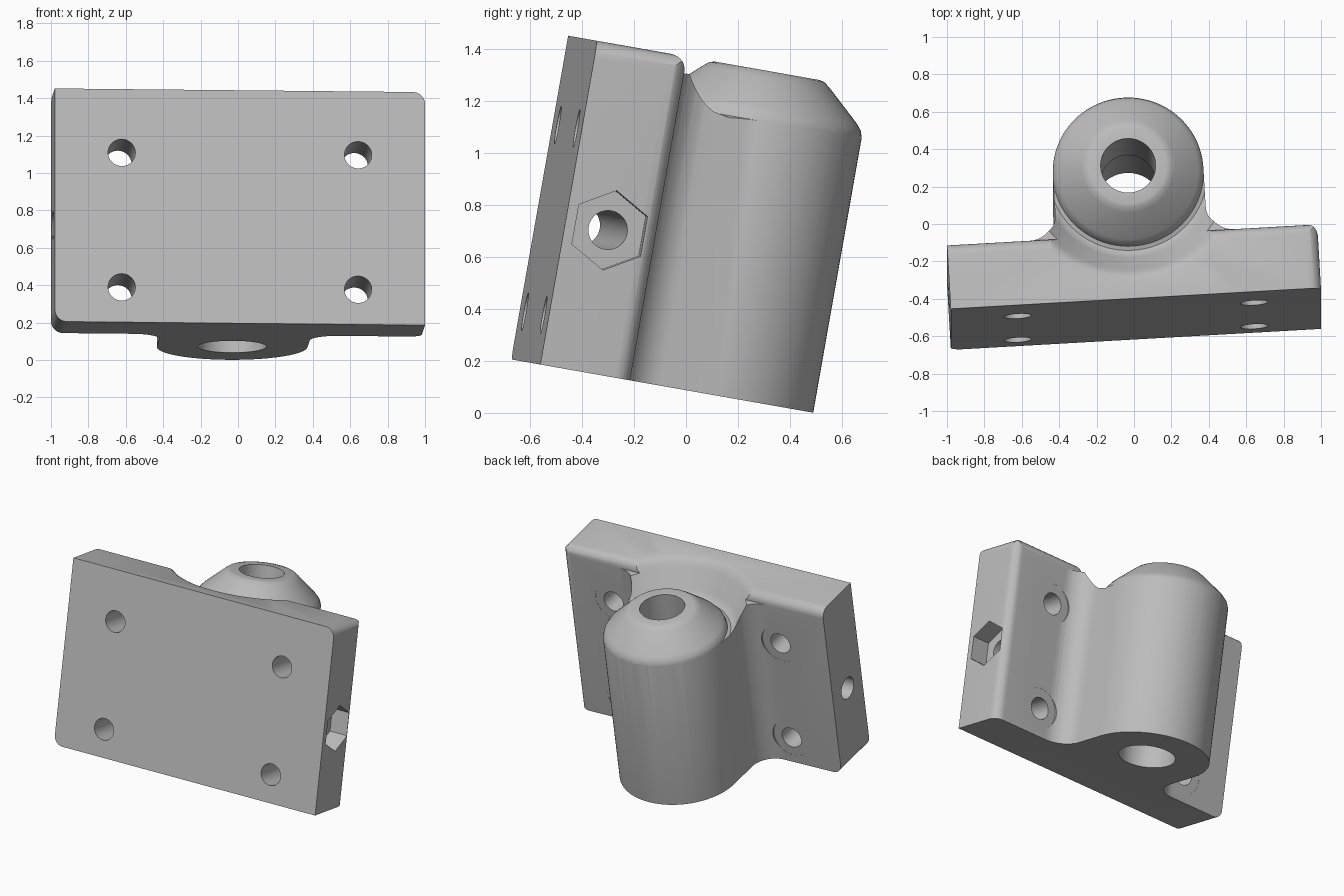
import bpy, bmesh
from math import sin, cos, pi, radians
from mathutils import Matrix, Vector

cube = bpy.data.objects.get("Cube")
if cube:
    bpy.data.objects.remove(cube, do_unlink=True)

# Main dimensions in the bracket's own upright frame
HALF, THICK, HEIGHT = 0.9915, 0.355, 1.265
BOSS_R, BOSS_Y, FILLET, EDGE = 0.403, 0.722, 0.15, 0.065
HOLE_X, HOLE_MID, HOLE_DZ = 0.633, 0.555, 0.365

grey = bpy.data.materials.new("plain_grey")
grey.diffuse_color = (0.5, 0.5, 0.5, 1)
grey.use_nodes = True
grey.node_tree.nodes["Principled BSDF"].inputs["Base Color"].default_value = (0.5, 0.5, 0.5, 1)


def arc(cx, cy, r, start, end, n=10):
    angles = [radians(start + (end - start) * i / n) for i in range(n + 1)]
    return [(cx + r * cos(a), cy + r * sin(a)) for a in angles]


def circle(cx, cy, r, n=48, start=0):
    return arc(cx, cy, r, start, start + 360, n)[:-1]


def finish(name, bm):
    bmesh.ops.recalc_face_normals(bm, faces=bm.faces)
    mesh = bpy.data.meshes.new(name)
    bm.to_mesh(mesh)
    bm.free()
    mesh.materials.append(grey)
    obj = bpy.data.objects.new(name, mesh)
    bpy.context.collection.objects.link(obj)
    return obj


def prism(name, points, axis, low, high):
    """Extrude an outline along x, y or z."""
    place = {"x": lambda a, b: (low, a, b),
             "y": lambda a, b: (a, low, b),
             "z": lambda a, b: (a, b, low)}[axis]
    bm = bmesh.new()
    face = bm.faces.new([bm.verts.new(place(a, b)) for a, b in points])
    moved = bmesh.ops.extrude_face_region(bm, geom=[face])["geom"]
    step = Vector([(high - low) * (axis == k) for k in "xyz"])
    bmesh.ops.translate(bm, vec=step, verts=[v for v in moved if isinstance(v, bmesh.types.BMVert)])
    return finish(name, bm)


def ring(name, profile, n=96):
    """Revolve a closed (radius, height) outline about the boss axis."""
    bm = bmesh.new()
    loops = [[bm.verts.new((r * cos(2 * pi * i / n), BOSS_Y + r * sin(2 * pi * i / n), z))
              for r, z in profile] for i in range(n)]
    for i in range(n):
        a, b = loops[i], loops[(i + 1) % n]
        for j in range(len(profile)):
            k = (j + 1) % len(profile)
            bm.faces.new((a[j], a[k], b[k], b[j]))
    return finish(name, bm)


def combine(target, tool, operation):
    mod = target.modifiers.new("cut", "BOOLEAN")
    mod.operation, mod.solver, mod.object = operation, "EXACT", tool
    bpy.context.view_layer.objects.active = target
    bpy.ops.object.modifier_apply(modifier=mod.name)
    bpy.data.objects.remove(tool, do_unlink=True)


# Plan outline: plate, concave blends and round boss; one back corner is rounded
outline = [(-HALF, 0), (HALF, 0)]
outline += arc(HALF - EDGE, THICK - EDGE, EDGE, 0, 90)
outline += arc(BOSS_R + FILLET, THICK + FILLET, FILLET, 270, 180)
outline += arc(0, BOSS_Y, BOSS_R, 0, 180, 48)
outline += arc(-BOSS_R - FILLET, THICK + FILLET, FILLET, 0, -90)
outline += [(-HALF, THICK)]
bracket = prism("mounting_bracket", outline, "z", 0, HEIGHT)

# Front outline: two opposite corners rounded
front = [(HALF, 0)] + arc(HALF - EDGE, HEIGHT - EDGE, EDGE, 0, 90)
front += [(-HALF, HEIGHT)] + arc(-HALF + EDGE, EDGE, EDGE, 180, 270)
combine(bracket, prism("front_outline", front, "y", -0.5, 2), "INTERSECT")

# Conical top of the boss and the groove scooped into the plate around it
groove = [(0.18, 1.3), (0.2, 1.266), (0.225, 1.26), (0.25, 1.24), (0.375, 1.125),
          (0.395, 1.1), (0.404, 1.07), (0.425, 1.062), (0.45, 1.075), (0.47, 1.1),
          (0.555, 1.215), (0.575, 1.24), (0.595, 1.256), (0.62, 1.266), (0.64, 1.3)]
combine(bracket, ring("groove", groove), "DIFFERENCE")

# Rounded top back edge of the plate
edge = arc(THICK - EDGE, HEIGHT - EDGE, EDGE, 90, 0)
edge += [(THICK + 0.05, HEIGHT - EDGE), (THICK + 0.05, HEIGHT + 0.05), (THICK - EDGE, HEIGHT + 0.05)]
combine(bracket, prism("back_edge", edge, "x", -1.2, 1.2), "DIFFERENCE")

# Stepped bore through the boss
for r, low, high in ((0.183, -0.1, 0.75), (0.147, 0.7, 1.4)):
    combine(bracket, prism("bore", circle(0, BOSS_Y, r, 64), "z", low, high), "DIFFERENCE")

# Four screw holes, with clearance for the heads in the blends
for x in (-HOLE_X, HOLE_X):
    for z in (HOLE_MID - HOLE_DZ, HOLE_MID + HOLE_DZ):
        combine(bracket, prism("screw_hole", circle(x, z, 0.073), "y", -0.1, 0.6), "DIFFERENCE")
        combine(bracket, prism("head_clearance", circle(x, z, 0.135), "y", THICK - 0.001, 0.7), "DIFFERENCE")

# Cross hole along the plate, with a hexagonal nut pocket at one end
combine(bracket, prism("cross_hole", circle(0.174, HOLE_MID, 0.075), "x", -1.2, 1.2), "DIFFERENCE")
combine(bracket, prism("nut_pocket", circle(0.174, HOLE_MID, 0.155, 6, 90), "x", HALF - 0.13, 1.2), "DIFFERENCE")

# Lean and turn the finished bracket
tilt = Matrix.Rotation(radians(-10), 4, "X") @ Matrix.Rotation(radians(3.3), 4, "Z")
bracket.data.transform(Matrix.Translation((0.0102, -0.617, 0.196)) @ tilt)

bpy.ops.object.select_all(action="DESELECT")
bracket.select_set(True)
bpy.context.view_layer.objects.active = bracket
bpy.ops.object.shade_smooth_by_angle(angle=radians(28))
